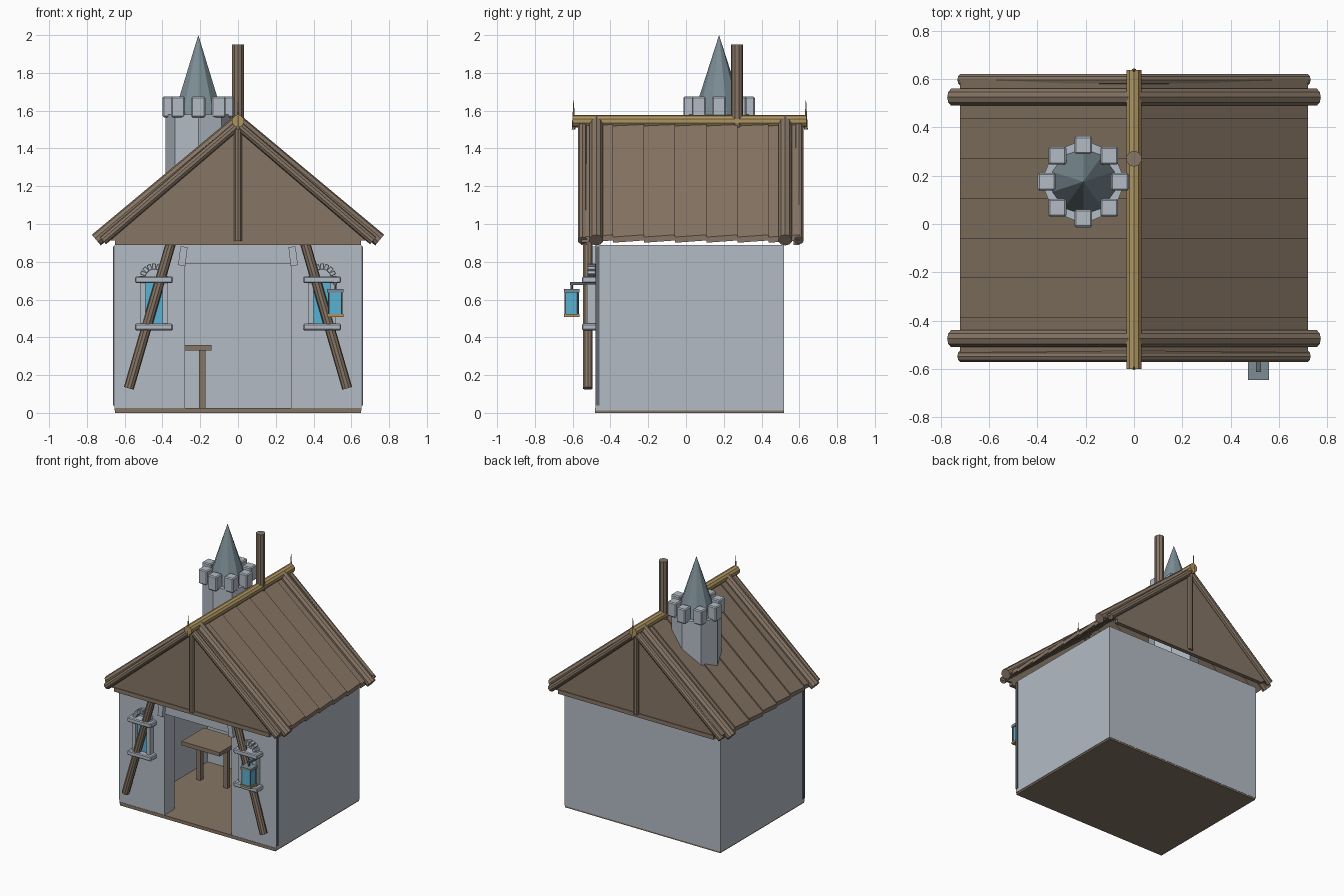
import bpy, math
from mathutils import Vector

if "Cube" in bpy.data.objects:
    bpy.data.objects.remove(bpy.data.objects["Cube"])


def material(name, rgb):
    m = bpy.data.materials.new(name)
    m.diffuse_color = (*rgb, 1)
    m.use_nodes = True
    m.node_tree.nodes["Principled BSDF"].inputs["Base Color"].default_value = m.diffuse_color
    return m


WOOD = material("wood", (0.24, 0.18, 0.13))
GOLD = material("gilded", (0.42, 0.30, 0.12))
GLASS = material("glass", (0.10, 0.45, 0.65))
SLATE = material("slate", (0.20, 0.27, 0.30))
STONE = material("stone", (0.45, 0.50, 0.56))
IRON = material("iron", (0.12, 0.14, 0.16))


def mesh(name, verts, faces, mat):
    me = bpy.data.meshes.new(name)
    me.from_pydata(verts, [], faces)
    ob = bpy.data.objects.new(name, me)
    bpy.context.collection.objects.link(ob)
    if mat:
        me.materials.append(mat)
    return ob


def box(name, x0, x1, y0, y1, z0, z1, mat=None, bevel=0):
    v = [(x, y, z) for x in (x0, x1) for y in (y0, y1) for z in (z0, z1)]
    f = [(0, 1, 3, 2), (4, 6, 7, 5), (0, 4, 5, 1), (2, 3, 7, 6), (0, 2, 6, 4), (1, 5, 7, 3)]
    ob = mesh(name, v, f, mat)
    if bevel:
        b = ob.modifiers.new("bevel", "BEVEL")
        b.width, b.segments = bevel, 1
    return ob


def rod(name, a, b, r, mat, sides=10, r2=None, turn=0):
    """Cylinder or cone frustum from point a to point b."""
    a, b = Vector(a), Vector(b)
    bpy.ops.mesh.primitive_cone_add(vertices=sides, radius1=r, radius2=r if r2 is None else r2,
                                    depth=(b - a).length, location=(a + b) / 2)
    ob = bpy.context.object
    ob.name = name
    ob.rotation_mode = 'QUATERNION'
    ob.rotation_quaternion = (b - a).to_track_quat('Z', 'Y')
    if turn:
        ob.rotation_euler = (0, 0, turn)
        ob.rotation_mode = 'XYZ'
    if mat:
        ob.data.materials.append(mat)
    return ob


# Floor and hollow walls with a door opening
W, Y0, Y1, T, H = 0.655, -0.48, 0.52, 0.12, 0.89
box("floor", -0.65, 0.65, Y0 - 0.002, Y1 - 0.002, 0, 0.025, WOOD)
box("back_wall", -W, W, Y1 - T, Y1, 0.012, H, STONE)
box("door_lintel", -0.28, 0.28, Y0 + 0.003, Y0 + T, 0.79, H, STONE)
for s, side in ((-1, "left"), (1, "right")):
    box(side + "_wall", *sorted((s * W, s * (W - T))), Y0 + T, Y1 - T, 0.012, H, STONE)
    box(side + "_front_wall", *sorted((s * W, s * 0.28)), Y0, Y0 + T, 0.012, H, STONE)
    box(side + "_corner_strip", *sorted((s * 0.645, s * 0.662)), -0.478, -0.458, 0.04, 0.88, IRON)
    br = box(side + "_door_corbel", -0.019, 0.019, -0.03, 0.02, -0.05, 0.05, STONE)
    br.location, br.rotation_euler = (s * 0.292, Y0, 0.83), (0, s * -0.12, 0)

# Table inside
box("table_top", -0.46, -0.14, -0.02, 0.25, 0.33, 0.36, WOOD)
for x in (-0.415, -0.19):
    box("table_leg", x - 0.017, x + 0.017, 0.12, 0.154, 0.025, 0.33, WOOD)

# Roof planks, each tilted a little to overlap the next
pitch, start = 0.165, -0.552
for s in (-1, 1):
    for i in range(7):
        a, b = start + i * pitch, start + (i + 1) * pitch
        lift = ((a, 0.0), (b, 0.012))
        v = []
        for x, z in ((0, 1.52), (s * 0.72, 0.915)):
            for y, up in lift:
                v += [(x, y, z + up - 0.014), (x, y, z + up + 0.016)]
        mesh("roof_plank", v, [(0, 1, 3, 2), (4, 6, 7, 5), (0, 4, 5, 1),
                               (2, 3, 7, 6), (0, 2, 6, 4), (1, 5, 7, 3)], WOOD)
    # Rafters: thick inner pair, thin outer pair
    for y in (-0.475, 0.525):
        rod("thick_rafter", (0, y, 1.54), (s * 0.75, y, 0.915), 0.037, WOOD)
    for y in (-0.548, 0.597):
        rod("end_rafter", (0, y, 1.525), (s * 0.715, y, 0.912), 0.025, WOOD)

# Gables with king post and tie beam
for y, d in ((-0.54, -1), (0.585, 1)):
    tri = [(-0.7, 0.912), (0.7, 0.912), (0, 1.51)]
    v = [(x, y + o, z) for o in (-0.009, 0.009) for x, z in tri]
    mesh("gable_panel", v, [(0, 1, 2), (5, 4, 3), (0, 3, 4, 1), (1, 4, 5, 2), (2, 5, 3, 0)], WOOD)
    rod("king_post", (0, y + d * 0.01, 0.91), (0, y + d * 0.01, 1.53), 0.022, WOOD)
    box("tie_beam", -0.65, 0.65, y - 0.015, y + 0.015, 0.89, 0.92, WOOD)

# Ridge pole and finials
rod("ridge_pole", (0, -0.6, 1.545), (0, 0.637, 1.545), 0.033, GOLD)
for y in (-0.595, 0.635):
    rod("ridge_finial", (0, y, 1.50), (0, y, 1.655), 0.010, GOLD, 6, 0.001)

# Chimney
rod("chimney", (0, 0.27, 1.48), (0, 0.27, 1.95), 0.033, WOOD)

# Tower
tx, ty = -0.21, 0.175
rod("tower_shaft", (tx, ty, 0.92), (tx, ty, 1.58), 0.175, STONE, 8)
rod("tower_spire", (tx, ty, 1.58), (tx, ty, 2.0), 0.135, SLATE, 10, 0)
for i in range(8):
    cx = tx + 0.152 * math.cos(i * math.pi / 4)
    cy = ty + 0.152 * math.sin(i * math.pi / 4)
    box("merlon", cx - 0.037, cx + 0.037, cy - 0.037, cy + 0.037, 1.565, 1.675, STONE, 0.007)

# Windows and braces on the front, mirrored
for s in (-1, 1):
    c = s * 0.445
    rod("front_brace", (s * 0.355, -0.52, 0.90), (s * 0.578, -0.52, 0.13), 0.027, WOOD)
    box("window_glass", c - 0.06, c + 0.06, -0.505, -0.47, 0.47, 0.70, GLASS)
    for z in (0.437, 0.688):
        box("window_sill", c - 0.1, c + 0.1, -0.55, -0.47, z, z + 0.035, STONE, 0.006)
    for x in (c - 0.06, c + 0.06):
        box("window_jamb", x - 0.015, x + 0.015, -0.525, -0.47, 0.472, 0.69, STONE)
    for i in range(9):
        t = math.pi * i / 8
        st = box("arch_stone", -0.016, 0.016, -0.022, 0.02, -0.011, 0.011, STONE, 0.003)
        st.location = (c + 0.06 * math.cos(t), -0.50, 0.715 + 0.06 * math.sin(t))
        st.rotation_euler = (0, -t, 0)

# Hanging lantern
lx, ly = 0.515, -0.605
box("lantern_arm", lx - 0.01, lx + 0.01, ly - 0.008, -0.48, 0.677, 0.694, IRON)
rod("lantern_hook", (lx, ly, 0.65), (lx, ly, 0.685), 0.006, IRON, 6)
box("lantern_glass", lx - 0.033, lx + 0.033, ly - 0.033, ly + 0.033, 0.52, 0.642, GLASS)
box("lantern_cap", lx - 0.043, lx + 0.043, ly - 0.04, ly + 0.04, 0.637, 0.657, SLATE)
box("lantern_base", lx - 0.043, lx + 0.043, ly - 0.04, ly + 0.04, 0.508, 0.523, GOLD)
for dx in (-0.034, 0.034):
    for dy in (-0.034, 0.034):
        rod("lantern_post", (lx + dx, ly + dy, 0.515), (lx + dx, ly + dy, 0.645), 0.005, IRON, 6)
